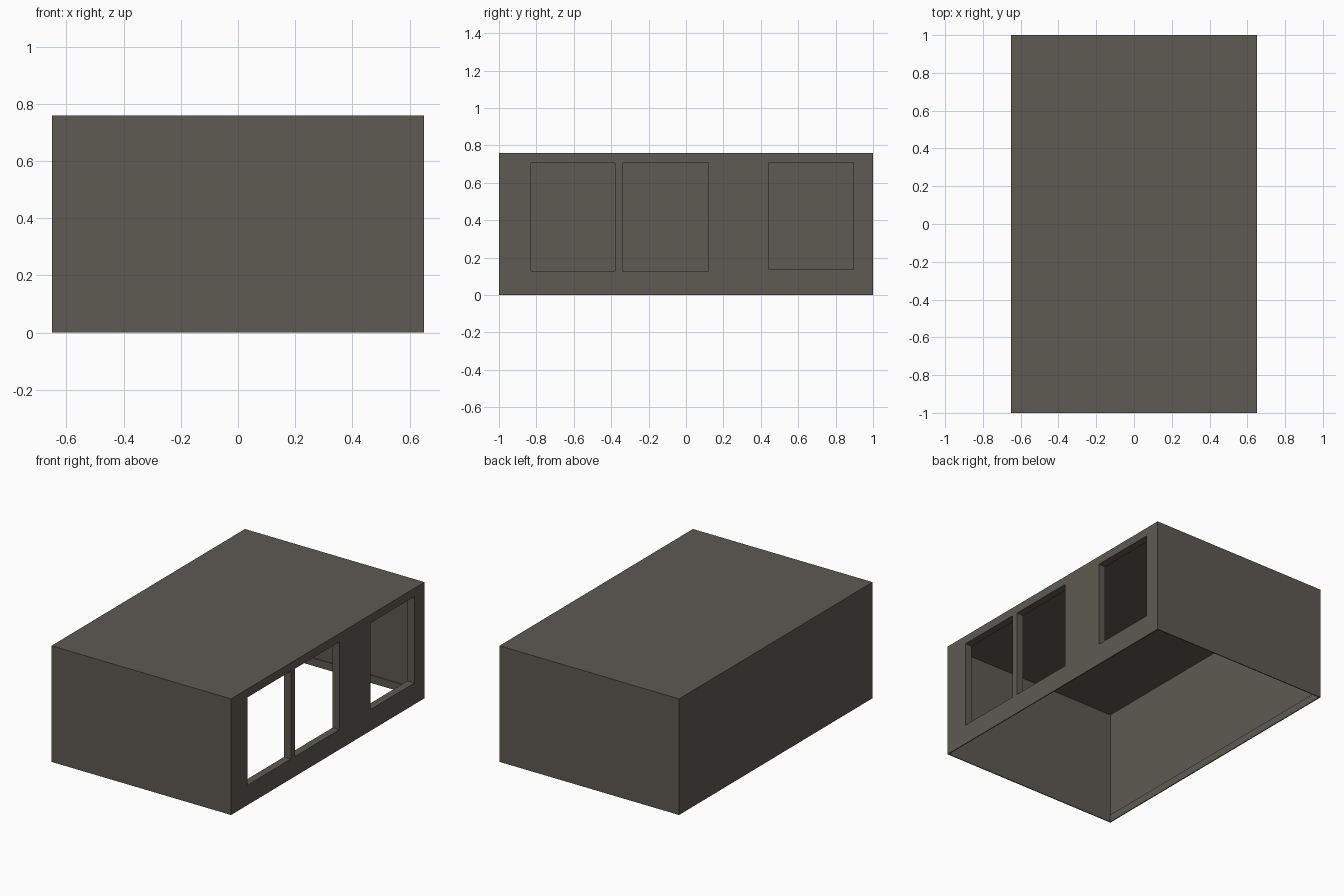
import bpy
import bmesh

if "Cube" in bpy.data.objects:
    bpy.data.objects.remove(bpy.data.objects["Cube"])

W, D, H = 0.65, 1.0, 0.76          # half width, half depth, height
REVEAL = 0.05                      # depth of the window openings
WINDOWS = [(-0.83, -0.38, 0.13, 0.705),   # y0, y1, z0, z1
           (-0.34, 0.12, 0.13, 0.705),
           (0.44, 0.895, 0.14, 0.705)]

wall_grey = bpy.data.materials.new("warm_grey")
wall_grey.diffuse_color = (0.112, 0.102, 0.086, 1)
wall_grey.use_nodes = True
wall_grey.node_tree.nodes["Principled BSDF"].inputs["Base Color"].default_value = wall_grey.diffuse_color


def make_object(name, quads):
    """Build a mesh object from quads given as corner points."""
    bm = bmesh.new()
    for quad in quads:
        bm.faces.new([bm.verts.new(p) for p in quad])
    bmesh.ops.remove_doubles(bm, verts=bm.verts, dist=0.0005)
    mesh = bpy.data.meshes.new(name)
    bm.to_mesh(mesh)
    bm.free()
    mesh.materials.append(wall_grey)
    obj = bpy.data.objects.new(name, mesh)
    bpy.context.collection.objects.link(obj)
    return obj


def side_quad(y0, y1, z0, z1):
    """Panel of the right wall, facing +x."""
    return [(W, y0, z0), (W, y1, z0), (W, y1, z1), (W, y0, z1)]


# Roof and the three plain walls; the underside stays open
make_object("roof", [[(-W, -D, H), (W, -D, H), (W, D, H), (-W, D, H)]])
make_object("front_wall", [[(-W, -D, 0), (W, -D, 0), (W, -D, H), (-W, -D, H)]])
make_object("back_wall", [[(W, D, 0), (-W, D, 0), (-W, D, H), (W, D, H)]])
make_object("left_wall", [[(-W, D, 0), (-W, -D, 0), (-W, -D, H), (-W, D, H)]])

# Right wall: full-height piers between windows, panels below and above them
panels = []
start = -D
for y0, y1, z0, z1 in WINDOWS:
    panels += [side_quad(start, y0, 0, H),
               side_quad(y0, y1, 0, z0),
               side_quad(y0, y1, z1, H)]
    start = y1
panels.append(side_quad(start, D, 0, H))
make_object("right_wall", panels)

# Window reveals: four faces running inward, facing the opening
for i, (y0, y1, z0, z1) in enumerate(WINDOWS):
    ring = [(y0, z0), (y1, z0), (y1, z1), (y0, z1)]
    quads = []
    for k in range(4):
        (ya, za), (yb, zb) = ring[k], ring[(k + 1) % 4]
        quads.append([(W, ya, za), (W, yb, zb),
                      (W - REVEAL, yb, zb), (W - REVEAL, ya, za)])
    make_object(f"window_reveal_{i + 1}", quads)

# Thin skirting band around the foot of the inside walls
T, BAND = 0.006, 0.05
outer = [(-W, -D), (W, -D), (W, D), (-W, D)]
inner = [(-W + T, -D + T), (W - T, -D + T), (W - T, D - T), (-W + T, D - T)]
band = []
for k in range(4):
    n = (k + 1) % 4
    a, b, c, d = inner[k], inner[n], outer[n], outer[k]
    band += [[(*b, 0), (*a, 0), (*a, BAND), (*b, BAND)],
             [(*a, BAND), (*d, BAND), (*c, BAND), (*b, BAND)],
             [(*a, 0), (*b, 0), (*c, 0), (*d, 0)]]
skirting = make_object("skirting", band)
bm = bmesh.new()
bm.from_mesh(skirting.data)
bmesh.ops.recalc_face_normals(bm, faces=bm.faces)
bm.to_mesh(skirting.data)
bm.free()
